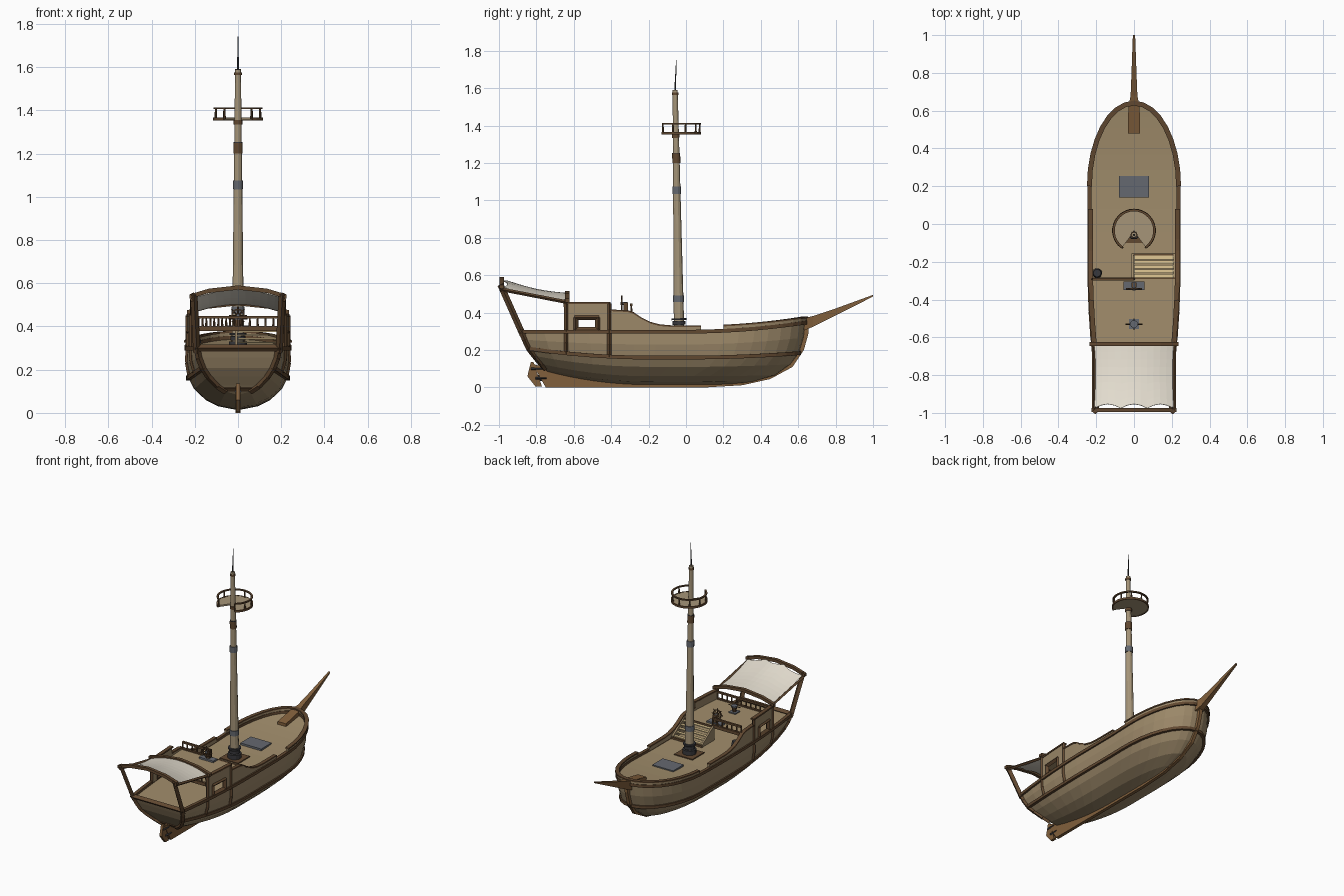
import bpy, bmesh, math
from mathutils import Vector as V

if "Cube" in bpy.data.objects:
    bpy.data.objects.remove(bpy.data.objects["Cube"])

def mat(name, *c):
    m = bpy.data.materials.new(name)
    m.diffuse_color = (*c, 1)
    m.use_nodes = True
    m.node_tree.nodes["Principled BSDF"].inputs["Base Color"].default_value = m.diffuse_color
    return m
TAN = mat("plank", .33, .245, .14)
DECK = mat("deck_wood", .36, .27, .15)
DARK = mat("dark_wood", .12, .065, .03)
KEEL = mat("keel_wood", .22, .115, .045)
CLOTH = mat("canvas", .78, .73, .63)
STEP = mat("pale_wood", .75, .58, .3)
IRON = mat("iron", .13, .14, .16)
BLACK = mat("black_iron", .04, .04, .045)
MAST = mat("mast_wood", .38, .3, .19)

def mesh(name, verts, faces, m):
    me = bpy.data.meshes.new(name)
    me.from_pydata([tuple(v) for v in verts], [], faces)
    bm = bmesh.new(); bm.from_mesh(me)
    bmesh.ops.remove_doubles(bm, verts=bm.verts, dist=1e-5)
    bmesh.ops.recalc_face_normals(bm, faces=bm.faces)
    bm.to_mesh(me); bm.free()
    ob = bpy.data.objects.new(name, me)
    bpy.context.collection.objects.link(ob)
    me.materials.append(m)
    return ob

def loft(name, secs, m, closed=True, cap=True, loop=False):
    n, k = len(secs[0]), len(secs)
    f = [(i*n+j, i*n+(j+1) % n, (i+1) % k*n+(j+1) % n, (i+1) % k*n+j)
         for i in range(k if loop else k-1) for j in range(n if closed else n-1)]
    if cap and closed and not loop:
        f += [tuple(range(n)), tuple(range((k-1)*n, k*n))]
    return mesh(name, [p for s in secs for p in s], f, m)

def sweep(name, path, w, h, m, loop=False):
    path = [V(p) for p in path]; k = len(path); secs = []
    for i, p in enumerate(path):
        a, b = (path[i-1], path[(i+1) % k]) if loop else (path[max(i-1, 0)], path[min(i+1, k-1)])
        t = b-a
        n = V((t.y, -t.x, 0)).normalized()*w/2
        u = V((0, 0, h/2))
        secs.append([p+n+u, p-n+u, p-n-u, p+n-u])
    return loft(name, secs, m, loop=loop)

def cone(name, a, b, r0, r1, m, n=12):
    a, b = V(a), V(b); d = (b-a).normalized()
    x = d.orthogonal().normalized(); y = d.cross(x)
    ph = math.pi/4 if n == 4 else 0
    ring = lambda c, r: [c+(x*math.cos(2*math.pi*i/n+ph)+y*math.sin(2*math.pi*i/n+ph))*r for i in range(n)]
    return loft(name, [ring(a, r0), ring(b, r1)], m)

def bar(name, a, b, w, m):
    return cone(name, a, b, w*.707, w*.707, m, 4)

def box(name, x0, x1, y0, y1, z0, z1, m):
    return loft(name, [[(x0, y0, z), (x1, y0, z), (x1, y1, z), (x0, y1, z)] for z in (z0, z1)], m)

def plate(name, prof, x0, x1, m):
    return loft(name, [[(x, y, z) for y, z in prof] for x in (x0, x1)], m)

# hull waterlines: height, half width, stern y, bow y
LV = [(.015, .012, -.74, .25), (.03, .09, -.755, .36), (.06, .15, -.775, .48), (.11, .203, -.81, .56),
      (.16, .229, -.84, .605), (.23, .24, -.862, .63), (.30, .236, -.88, .64)]

def level(l):
    i = min(int(l), 5); f = l-i
    return [a+(b-a)*f for a, b in zip(LV[i], LV[i+1])]

def hp(l, y, s=1, dz=0, dx=0):
    z, w, ys, yb = level(l); t = z/.3
    if y > yb-.44:
        w *= math.sqrt(max(0, 1-((y-yb+.44)/.44)**2))
    if y < -.2:
        w *= 1-(.2+.2*(1-t))*((-.2-y)/(-.2-ys))**2
        z += (1-t)*.09*((-.2-y)/.6)**2
    if y > 0:
        z += t*.05*(y/.64)**2
    return V((s*max(0, w+dx), y, z+dz))

def row(l, dz=0, y0=-9, dx=0):
    _, _, ys, yb = level(l); c = yb-.44
    yl = [ys+(c-ys)*i/9 for i in range(9)]+[c+.44*math.sin(math.pi/2*i/8) for i in range(9)]
    yl = ([y0] if y0 > -9 else [])+[y for y in yl if y > y0+.01]
    R = [hp(l, y, 1, dz, dx if y < .6 else 0) for y in yl]
    return R+[V((-p.x, p.y, p.z)) for p in reversed(R[:-1])]

loft("hull", [row(l) for l in range(7)], TAN, closed=False)
half = [hp(l, LV[l][2]) for l in range(7)]
loft("transom", [[p, V((-p.x, p.y, p.z))] for p in half], TAN, closed=False)
R = row(6, -.008); n = len(R)//2
loft("main_deck", [[R[i], R[-1-i]] for i in range(n)]+[[R[n], R[n]]], DECK, closed=False)
sweep("gunwale_band", row(6, -.002), .022, .02, DARK)
sweep("lower_wale", row(4), .022, .02, DARK)
sweep("bow_bulwark", row(6, .012, .2), .016, .025, TAN)
sweep("bow_cap_rail", row(6, .026, .2), .026, .009, DARK)
for a, b in zip(half[1:], half[2:]):
    for s in (1, -1):
        bar("transom_frame", (s*a.x, a.y, a.z), (s*b.x, b.y, b.z), .022, DARK)
bar("transom_sill", (-.075, -.757, .115), (.075, -.757, .115), .022, DARK)
bar("transom_top", (-.2, -.88, .3), (.2, -.88, .3), .024, DARK)

# keel with stem, rudder, bowsprit
plate("keel_and_stem", [(-.82, .125), (-.75, 0), (.1, 0), (.3, .012), (.45, .045), (.57, .11), (.63, .2), (.655, .29),
      (.655, .345), (.61, .34), (.59, .2), (.53, .12), (.42, .07), (.2, .03), (-.3, .03), (-.6, .07)], -.011, .011, KEEL)
plate("rudder", [(-.848, .06), (-.83, .135), (-.815, .135), (-.77, .005), (-.805, .005)], -.009, .009, KEEL)
for z in (.05, .1):
    bar("rudder_hinge", (0, -.83+(.1-z)*.5, z), (0, -.77+(.1-z)*.5, z), .022, BLACK)
bs = [(.48, .315, .34, .032), (.62, .30, .368, .03), (.68, .325, .382, .018), (.78, .375, .415, .014), (1.0, .486, .495, .006)]
loft("bowsprit", [[(-w, y, a), (w, y, a), (w, y, b), (-w, y, b)] for y, a, b, w in bs], KEEL)

# side walls with window, stepped and swept down
def wall(name, prof, zb, s):
    loft(name, [[hp(6, y, s)+V((0, 0, d)) for d in (0,)] and
         [V((hp(6, y, s, 0, dx).x, y, z)) for dx, z in ((.002, zb), (.002, zt), (-.014, zt), (-.014, zb))] for y, zt in prof], TAN)
swoop = [(-.31, .405), (-.28, .395), (-.24, .368), (-.19, .343), (-.14, .33), (-.08, .325), (.0, .325), (.08, .325)]
for s in (1, -1):
    wall("cabin_side_aft", [(-.64, .45), (-.59, .45)], .30, s)
    wall("cabin_side_top", [(-.59, .45), (-.47, .45)], .375, s)
    wall("cabin_side_fore", [(-.47, .45), (-.41, .45)], .30, s)
    wall("sweeping_bulwark", [(-.41, .41)]+swoop, .30, s)
    X = lambda y, z, d=0: V((hp(6, y, s, 0, d).x, y, z))
    sweep("cabin_cap_rail", [X(-.645, .452, -.006), X(-.52, .452, -.006), X(-.405, .452, -.006)], .026, .01, DARK)
    sweep("bulwark_cap_rail", [X(y, z+.003, -.006) for y, z in [(-.41, .41)]+swoop], .025, .009, DARK)
    for y0, z0, y1, z1 in ((-.59, .305, -.59, .375), (-.47, .305, -.47, .375), (-.595, .375, -.465, .375), (-.595, .308, -.465, .308)):
        bar("window_frame", X(y0, z0, -.004), X(y1, z1, -.004), .022, DARK)
    for y, zt in ((-.64, .45), (-.41, .45)):
        bar("side_rib_lower", hp(4, y, s), hp(5, y, s), .016, DARK)
        bar("side_rib_middle", hp(5, y, s), hp(6, y, s), .016, DARK)
        bar("side_rib_upper", hp(6, y, s), X(y, zt), .016, DARK)
    # awning posts and spars
    bar("awning_rear_post", (s*.19, -.872, .28), (s*.205, -.992, .55), .024, DARK)
    bar("awning_front_post", (s*.21, -.64, .43), (s*.213, -.637, .47), .022, DARK)
    bar("awning_spar", (s*.213, -.99, .525), (s*.213, -.63, .455), .014, DARK)

# awning
az = lambda x, y: .462+(-.63-y)/.36*.075+.042*(1-(x/.215)**2)
secs = []
for i in range(9):
    v = i/8; rowp = []
    for j in range(13):
        x = -.21+.42*j/12
        sc = .022*abs(math.sin(math.pi*j/4))
        y = -.975+sc+(.345-1.4*sc)*v
        rowp.append((x*(1-.03*math.sin(math.pi*v)), y, az(x, y)-.012*math.sin(math.pi*v)))
    secs.append(rowp)
aw = loft("awning_cloth", secs, CLOTH, closed=False)
md = aw.modifiers.new("thickness", 'SOLIDIFY'); md.thickness = .004
for y, e in ((-.985, .225), (-.635, .235)):
    sweep("awning_beam", [(e*t, y, az(.215*t, y)+.002) for t in (-1, -.6, 0, .6, 1)], .022, .02, DARK)

# quarterdeck, railings
ys = (-.635, -.5, -.4, -.29)
loft("quarterdeck", [[V((hp(6, y, a, 0, -.01).x, y, z)) for a, z in ((1, .38), (1, .393), (-1, .393), (-1, .38))] for y in ys], DECK)
def railing(x0, x1, y):
    sweep("deck_rail", [(x0, y, .442), (x1, y, .442)], .014, .012, DARK)
    sweep("deck_beam", [(x0, y, .39), (x1, y, .39)], .016, .022, DARK)
    k = round((x1-x0)/.036)
    for i in range(k+1):
        x = x0+(x1-x0)*i/k
        cone("baluster", (x, y, .395), (x, y, .44), .006, .004, DARK, 6)
railing(-.22, 0, -.292)
railing(-.2, .2, -.632)
sweep("stair_head_beam", [(0, -.292, .386), (.22, -.292, .386)], .016, .014, DARK)

# stairs
for i in range(5):
    y = -.178-i*.024
    box("stair_tread", .0, .215, y-.01, y+.01, .306+i*.017, .312+i*.017, STEP)
for x in (-.014, .21):
    plate("stair_side", [(-.16, .295), (-.16, .312), (-.28, .392), (-.29, .392), (-.29, .295)], x, x+.012, TAN)
box("stair_foot", -.014, .222, -.168, -.155, .293, .306, DARK)

# mast with bands
mc = lambda z: V((0, -.037-.021*(z-.3)/1.29, z))
mr = lambda z: .029-.015*(z-.3)/1.29
cone("mast", mc(.29), mc(1.59), mr(.29), mr(1.59), MAST, 12)
cone("mast_spike", mc(1.59), (0, -.052, 1.75), .005, .001, BLACK, 6)
for z, h, m in ((.475, .035, IRON), (1.055, .04, IRON), (1.225, .05, DARK), (1.25, .008, BLACK), (1.57, .012, DARK), (1.345, .02, DARK)):
    cone("mast_band", mc(z-h/2), mc(z+h/2), mr(z)+.004, mr(z)+.004, m, 12)
for z, h, r in ((.315, .03, .044), (.345, .02, .036), (.365, .01, .041)):
    cone("mast_collar", mc(z-h/2), mc(z+h/2), r, r, BLACK, 12)
box("mast_step", -.07, .07, -.1, .03, .288, .299, DARK)
# crow's nest, open at the stern side
C = V((0, -.035, 0))
ang = [math.radians(-55+290*i/24) for i in range(25)]
arc = lambda r, z: [C+V((r*math.cos(a), r*math.sin(a), z)) for a in ang]
prof = arc(.112, 0)+[V((-.015, -.06, 0)), V((.015, -.06, 0))]
loft("lookout_floor", [[p+V((0, 0, z)) for p in prof] for z in (1.355, 1.366)], MAST)
sweep("lookout_rail", arc(.108, 1.41), .012, .008, DARK)
sweep("lookout_rim", arc(.112, 1.36), .008, .014, DARK)
for p in arc(.108, 0)[::3]:
    cone("lookout_post", p+V((0, 0, 1.36)), p+V((0, 0, 1.41)), .006, .004, DARK, 6)

# deck fittings
box("deck_hatch", -.08, .08, .14, .255, .285, .308, IRON)
cone("barrel_lower", (-.195, -.26, .29), (-.195, -.26, .32), .02, .026, KEEL)
cone("barrel_upper", (-.195, -.26, .32), (-.195, -.26, .35), .026, .02, BLACK)
box("wheel_stand", -.055, .055, -.35, -.305, .393, .405, IRON)
box("wheel_pedestal", -.014, .014, -.335, -.31, .4, .455, DARK)
W = V((0, -.343, .45))
ring = [(.026, -.004), (.032, -.004), (.032, .004), (.026, .004)]
loft("steering_wheel", [[W+V((r*math.cos(a), d, r*math.sin(a))) for r, d in ring]
     for a in [math.pi*i/8 for i in range(16)]], DARK, loop=True)
for i in range(4):
    d = V((math.cos(math.pi*i/4), 0, math.sin(math.pi*i/4)))*.042
    bar("wheel_spoke", W-d, W+d, .005, DARK)
cone("wheel_axle", W-V((0, .008, 0)), W+V((0, .03, 0)), .008, .008, IRON, 8)
box("capstan_plate", -.026, .026, -.556, -.504, .393, .4, IRON)
cone("capstan_drum", (0, -.53, .4), (0, -.53, .432), .013, .017, DARK, 10)
cone("capstan_top", (0, -.53, .432), (0, -.53, .44), .021, .021, IRON, 10)
for d in (V((.045, 0, 0)), V((0, .03, 0))):
    bar("capstan_bar", V((0, -.53, .436))-d, V((0, -.53, .436))+d, .005, DARK)
